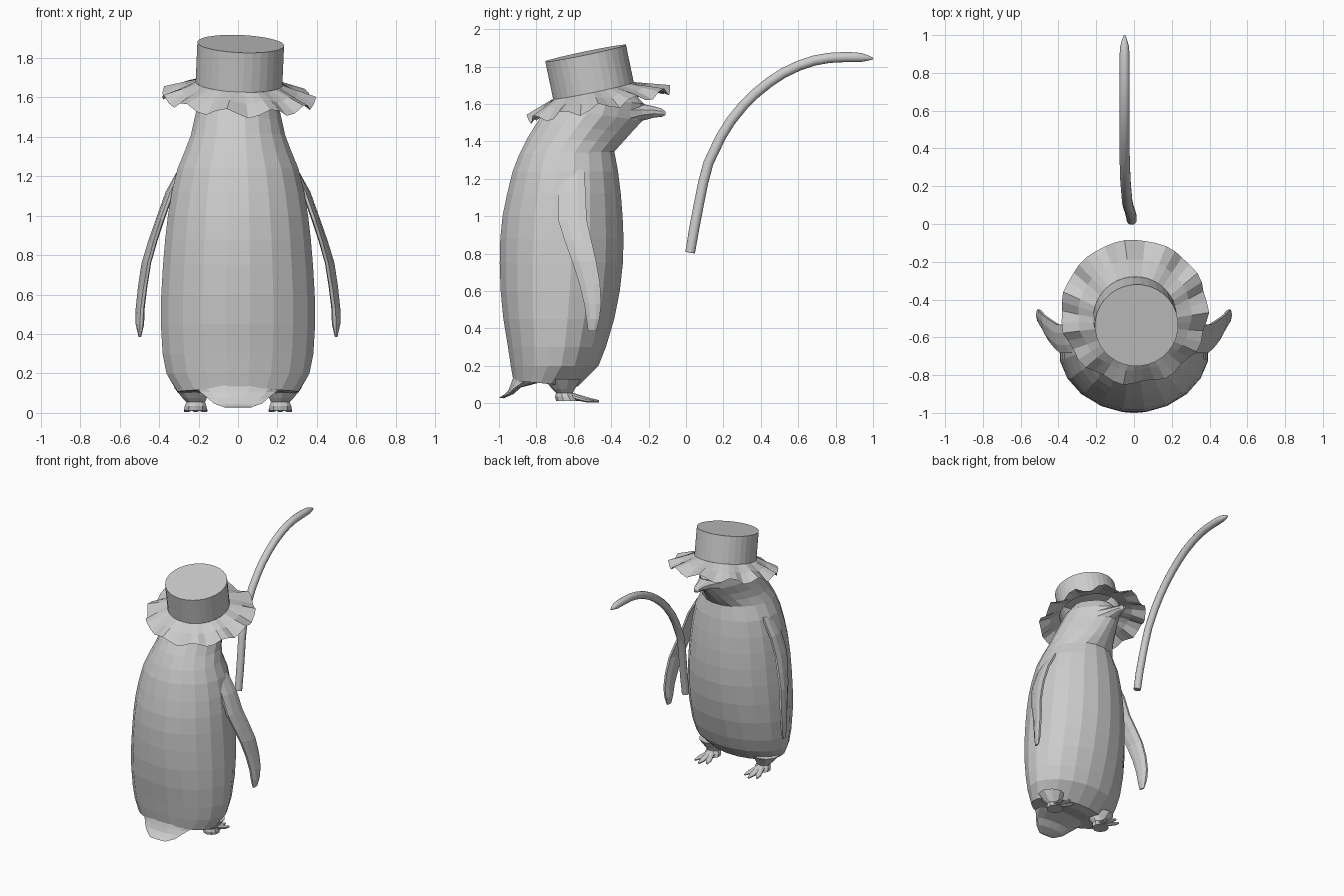
import bpy, bmesh, math
from mathutils import Vector, Matrix

if "Cube" in bpy.data.objects:
    bpy.data.objects.remove(bpy.data.objects["Cube"])

grey = bpy.data.materials.new("plain grey")
grey.diffuse_color = (0.6, 0.6, 0.6, 1)
grey.use_nodes = True
grey.node_tree.nodes["Principled BSDF"].inputs["Base Color"].default_value = grey.diffuse_color


def finish(name, bm, smooth=None):
    bmesh.ops.recalc_face_normals(bm, faces=bm.faces)
    me = bpy.data.meshes.new(name)
    bm.to_mesh(me)
    bm.free()
    me.materials.append(grey)
    ob = bpy.data.objects.new(name, me)
    bpy.context.collection.objects.link(ob)
    if smooth:
        bpy.ops.object.select_all(action='DESELECT')
        ob.select_set(True)
        bpy.context.view_layer.objects.active = ob
        bpy.ops.object.shade_smooth_by_angle(angle=math.radians(smooth))
    return ob


def loft(name, rings, n, smooth=None, caps=(True, True)):
    """Skin rings given as (centre, half axis a, half axis b, narrowing toward +a)."""
    bm = bmesh.new()
    loops = []
    for c, a, b, pinch in rings:
        c, a, b = Vector(c), Vector(a), Vector(b)
        loop = []
        for i in range(n):
            t = math.tau * (i + 0.5) / n
            w = 1 - pinch * max(0, math.cos(t))
            loop.append(bm.verts.new(c + a * math.cos(t) + b * math.sin(t) * w))
        loops.append(loop)
    for lo, hi in zip(loops, loops[1:]):
        for i in range(n):
            j = (i + 1) % n
            bm.faces.new((lo[i], lo[j], hi[j], hi[i]))
    if caps[0]:
        bm.faces.new(loops[0][::-1])
    if caps[1]:
        bm.faces.new(loops[-1])
    return finish(name, bm, smooth)


def slice_ring(yb, zb, yf, zf, hw, pinch=0):
    """Ring through a back point and a front point on the centre plane."""
    return ((0, (yb + yf) / 2, (zb + zf) / 2),
            (0, (yf - yb) / 2, (zf - zb) / 2), (hw, 0, 0), pinch)


# body and head
loft("body", [slice_ring(*r) for r in [
    (-.80, .12, -.64, .085, .15), (-.925, .12, -.575, .09, .31),
    (-.94, .20, -.465, .20, .367), (-.955, .30, -.425, .30, .387),
    (-.98, .45, -.38, .45, .396), (-.995, .60, -.35, .60, .394),
    (-1.0, .75, -.333, .75, .385), (-.997, .88, -.33, .88, .374),
    (-.985, 1.0, -.335, 1.0, .36), (-.96, 1.12, -.345, 1.12, .34),
    (-.93, 1.24, -.36, 1.24, .31), (-.895, 1.33, -.38, 1.345, .27, .1),
    (-.85, 1.42, -.335, 1.395, .242, .25), (-.80, 1.50, -.29, 1.445, .227, .4),
    (-.745, 1.58, -.23, 1.51, .21, .5), (-.70, 1.65, -.22, 1.60, .185, .45),
    (-.64, 1.72, -.30, 1.68, .13, .2)]], 20)

# tail
loft("tail", [slice_ring(*r) for r in [
    (-.925, .15, -.68, .13, .24), (-.938, .105, -.78, .11, .20),
    (-.95, .07, -.88, .085, .16), (-.975, .045, -.92, .05, .125),
    (-1.0, .03, -.975, .026, .07)]], 12)

# beak
loft("beak", [((0, y, z), (w, 0, 0), (0, 0, h), 0) for y, z, w, h in [
    (-.30, 1.545, .10, .07), (-.235, 1.555, .06, .045),
    (-.17, 1.557, .036, .03), (-.13, 1.553, .024, .022),
    (-.11, 1.55, .01, .01)]], 10)

# flippers: z, x of trailing and leading edge, y of trailing and leading edge
FLIPPER = [(1.25, .27, .28, -.67, -.54), (1.12, .335, .355, -.69, -.53),
           (.98, .385, .405, -.69, -.525), (.87, .42, .445, -.655, -.50),
           (.76, .45, .48, -.615, -.475), (.64, .47, .497, -.575, -.455),
           (.53, .485, .507, -.548, -.45), (.45, .49, .505, -.535, -.46),
           (.385, .495, .50, -.525, -.478)]
for side, s in (("left", -1), ("right", 1)):
    rings = []
    for k, (z, xt, xl, yt, yl) in enumerate(FLIPPER):
        thick = .006 if k == len(FLIPPER) - 1 else .02
        rings.append(((s * (xt + xl) / 2, (yt + yl) / 2, z),
                      (s * (xl - xt) / 2, (yl - yt) / 2, 0), (thick, 0, 0), 0))
    loft(side + "_flipper", rings, 8)

    # leg, and foot pad
    loft(side + "_leg", [((s * x, y, z), (rx, 0, 0), (0, ry, 0), 0)
                         for x, y, z, rx, ry in [
        (.23, -.66, .13, .10, .10), (.22, -.655, .075, .065, .06),
        (.215, -.65, .055, .05, .045), (.215, -.645, .035, .058, .055),
        (.215, -.635, .012, .06, .06)]], 10)
    # three toes fanned from the ankle
    for k, (ang, length) in enumerate([(-20, .155), (0, .175), (20, .155)]):
        d = Vector((math.sin(math.radians(ang)), math.cos(math.radians(ang)), 0))
        across = Vector((d.y, -d.x, 0))
        base = Vector((s * .215, -.64, 0))
        loft(f"{side}_toe_{k + 1}", [
            (base + d * (length * f) + Vector((0, 0, z)), across * w, (0, 0, h), 0)
            for f, z, w, h in [(0, .045, .03, .022), (.4, .03, .024, .016),
                               (.75, .016, .021, .012), (1, .01, .008, .007)]], 8)

# hat: crown and wavy brim share one tilted frame
TILT = (Matrix.Translation((.005, -.495, 1.671))
        @ Matrix.Rotation(math.radians(2.5), 4, 'Y')
        @ Matrix.Rotation(math.radians(11.7), 4, 'X'))
crown = loft("hat_crown", [((0, 0, z), (.221, 0, 0), (0, .221, 0), 0)
                           for z in (0, .205)], 32, caps=(False, True))
crown.data.transform(TILT)

bm = bmesh.new()
N = 44
rows = []
for r, z, wave in [(.221, 0, 0), (.30, -.036, .010), (.388, -.08, .024)]:
    row = []
    for i in range(N):
        t = math.tau * i / N
        ripple = wave * math.cos(11 * t + .6 * math.sin(2 * t))
        rr = r + ripple * .3
        shift = .015 * (r - .221) / .167
        row.append(bm.verts.new((rr * math.cos(t), rr * math.sin(t) + shift,
                                 z + ripple)))
    rows.append(row)
for lo, hi in zip(rows, rows[1:]):
    for i in range(N):
        j = (i + 1) % N
        bm.faces.new((lo[i], lo[j], hi[j], hi[i]))
brim = finish("hat_brim", bm)
brim.data.transform(TILT)

# curved cane: x, y, z, radius along its length
CANE = [(-.012, .022, .805, .027), (-.015, .045, .94, .028), (-.022, .07, 1.07, .028),
        (-.03, .092, 1.18, .028), (-.036, .12, 1.285, .028), (-.042, .187, 1.425, .028),
        (-.046, .24, 1.51, .028), (-.048, .305, 1.59, .028), (-.05, .37, 1.655, .028),
        (-.05, .444, 1.715, .028), (-.05, .52, 1.765, .028), (-.05, .604, 1.805, .028),
        (-.05, .685, 1.832, .028), (-.05, .765, 1.846, .028), (-.05, .84, 1.85, .028),
        (-.05, .90, 1.85, .027), (-.05, .94, 1.848, .024), (-.05, .975, 1.845, .014),
        (-.05, 1.0, 1.842, .004)]
pts = [Vector(p[:3]) for p in CANE]
rings = []
for k, p in enumerate(pts):
    d = (pts[min(k + 1, len(pts) - 1)] - pts[max(k - 1, 0)]).normalized()
    u = d.cross(Vector((1, 0, 0))).normalized()
    rings.append((p, u * CANE[k][3], d.cross(u) * CANE[k][3], 0))
loft("cane", rings, 12, smooth=40)
